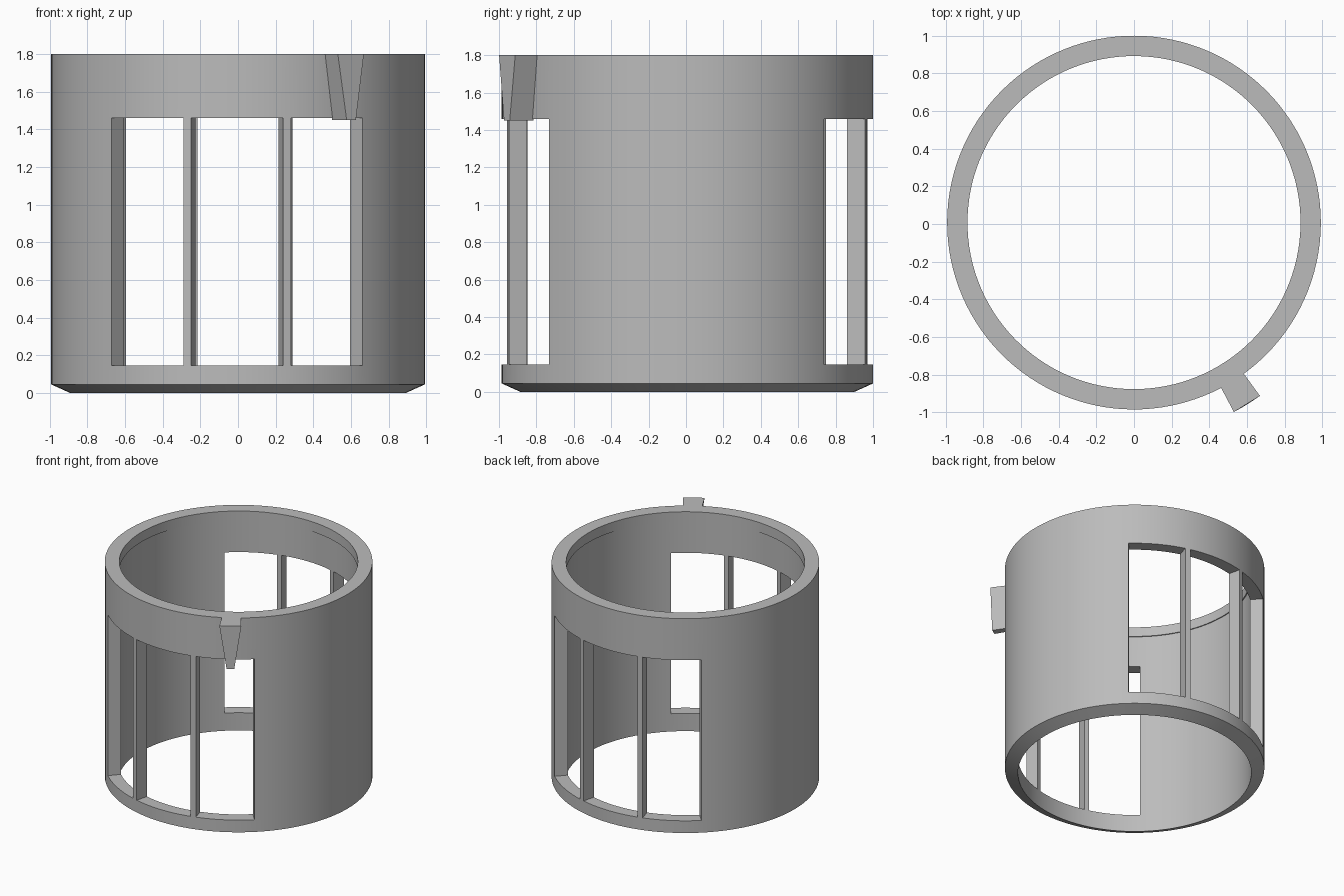
import bpy, bmesh
from math import radians, cos, sin, ceil

cube = bpy.data.objects.get("Cube")
if cube:
    bpy.data.objects.remove(cube, do_unlink=True)

CENTER_Y = 0.0075
OUTER, INNER, LIP = 0.993, 0.893, 0.885
SILL, HEAD, TOP = 0.145, 1.46, 1.8

grey = bpy.data.materials.new("plain grey")
grey.use_nodes = True
grey.diffuse_color = (0.5, 0.5, 0.5, 1)
grey.node_tree.nodes["Principled BSDF"].inputs["Base Color"].default_value = (0.5, 0.5, 0.5, 1)


def polar(r, degrees, z):
    a = radians(degrees)
    return (r * cos(a), r * sin(a) + CENTER_Y, z)


def finish(name, bm):
    bmesh.ops.recalc_face_normals(bm, faces=bm.faces)
    mesh = bpy.data.meshes.new(name)
    bm.to_mesh(mesh)
    bm.free()
    mesh.materials.append(grey)
    obj = bpy.data.objects.new(name, mesh)
    bpy.context.collection.objects.link(obj)
    bpy.ops.object.select_all(action='DESELECT')
    obj.select_set(True)
    bpy.context.view_layer.objects.active = obj
    bpy.ops.object.shade_smooth_by_angle(angle=radians(25))
    return obj


# Angular layout: three openings between narrow mullions, repeated half a turn on
half_turn = [(-132.7, -107, True), (-107, -104.6, False), (-104.6, -76, True),
             (-76, -73.6, False), (-73.6, -48.2, True), (-48.2, 47.3, False)]
columns = []  # (start angle, is open)
for turn in (0, 180):
    for start, end, is_open in half_turn:
        steps = ceil((end - start) / 3)
        for i in range(steps):
            columns.append((start + turn + (end - start) * i / steps, is_open))

# Wall section, from the bevelled foot up the outside and down the inside
section = [(INNER, 0), (OUTER, 0.045), (OUTER, SILL), (OUTER, HEAD), (OUTER, TOP),
           (LIP, TOP), (LIP, 1.72), (INNER, 1.72), (INNER, HEAD), (INNER, SILL)]
OUT_SILL, OUT_HEAD, IN_HEAD, IN_SILL = 2, 3, 8, 9

# Cylindrical shell with window openings
bm = bmesh.new()
rings = [[bm.verts.new(polar(r, angle, z)) for r, z in section] for angle, _ in columns]
for i, (_, is_open) in enumerate(columns):
    a, b = rings[i], rings[(i + 1) % len(rings)]
    for j in range(len(section)):
        k = (j + 1) % len(section)
        if not (is_open and j in (OUT_SILL, IN_HEAD)):
            bm.faces.new((a[j], b[j], b[k], a[k]))
    if is_open:  # sill and head of the opening
        for p, q in ((OUT_SILL, IN_SILL), (OUT_HEAD, IN_HEAD)):
            bm.faces.new((a[p], b[p], b[q], a[q]))
    if is_open != columns[i - 1][1]:  # jamb
        bm.faces.new([a[n] for n in (OUT_SILL, OUT_HEAD, IN_HEAD, IN_SILL)])
finish("window_cylinder", bm)

# Tapered tab on the rim
bm = bmesh.new()
levels = []
for z, left, right in ((1.45, -59.5, -56.6), (TOP, -62.2, -54)):
    corners = ((0.985, left), (1.138, left), (1.138, right), (0.985, right))
    levels.append([bm.verts.new(polar(r, angle, z)) for r, angle in corners])
low, high = levels
bm.faces.new(low)
bm.faces.new(high)
for i in range(4):
    k = (i + 1) % 4
    bm.faces.new((low[i], low[k], high[k], high[i]))
finish("rim_tab", bm)
